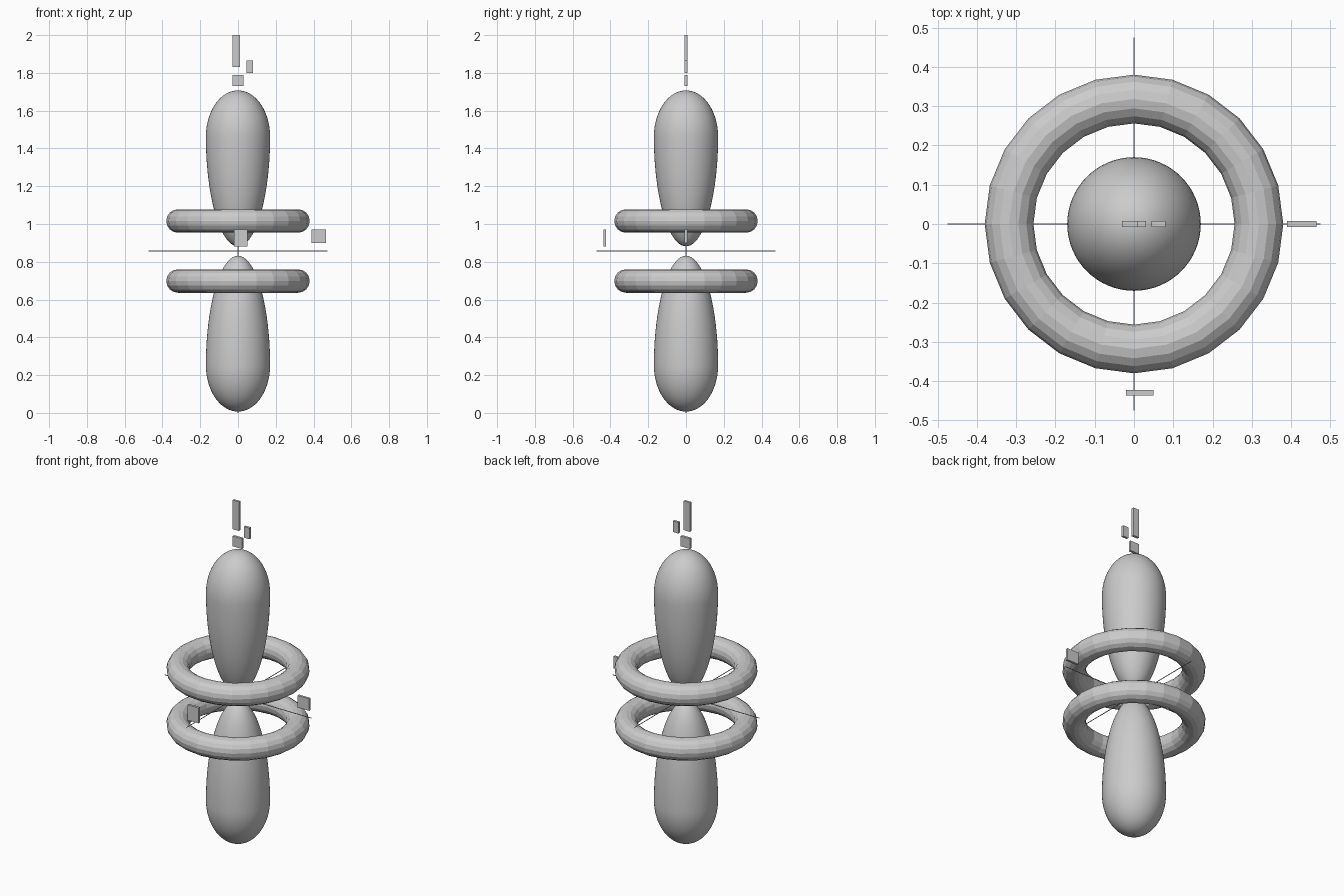
import bpy, math
from mathutils import Vector

if "Cube" in bpy.data.objects:
    bpy.data.objects.remove(bpy.data.objects["Cube"])

MID = 0.857  # height of the mirror plane between the two halves


def lobe(name, side):
    # Egg: a sphere stretched by different amounts above and below its widest ring
    bpy.ops.mesh.primitive_uv_sphere_add(segments=64, ring_count=40, radius=1)
    ob = bpy.context.object
    ob.name = name
    for v in ob.data.vertices:
        height = 0.245 if v.co.z * side > 0 else 0.58
        v.co = Vector((v.co.x * 0.17, v.co.y * 0.17, v.co.z * height))
    ob.location.z = MID + side * 0.605
    bpy.ops.object.shade_smooth_by_angle(angle=math.radians(30))


def ring(name, side):
    bpy.ops.mesh.primitive_torus_add(
        major_radius=0.318, minor_radius=0.062, major_segments=24,
        minor_segments=16, location=(0, 0, MID + side * 0.159))
    bpy.context.object.name = name


def box(name, x, y, z):
    # Box from (min, max) ranges
    bpy.ops.mesh.primitive_cube_add(
        size=1, location=[(r[0] + r[1]) / 2 for r in (x, y, z)])
    ob = bpy.context.object
    ob.name = name
    ob.scale = [r[1] - r[0] for r in (x, y, z)]


# Lobes and rings, mirrored above and below the middle
for label, side in (("upper", 1), ("lower", -1)):
    lobe(label + "_lobe", side)
    ring(label + "_ring", side)

# Thin axis rods
T = (-0.0015, 0.0015)
L = (-0.475, 0.475)
H = (MID - 0.0015, MID + 0.0015)
box("x_axis", L, T, H)
box("y_axis", T, L, H)
box("z_axis", T, T, (0, 1.70))

# Plain blank marker plates at the axis ends and on top
D = (-0.007, 0.007)
box("x_marker", (0.39, 0.465), D, (0.90, 0.97))
box("y_marker", (-0.02, 0.05), (-0.437, -0.423), (0.88, 0.97))
box("z_marker", (-0.03, 0.03), D, (1.73, 1.79))
box("top_marker", (-0.03, 0.01), D, (1.83, 2.0))
box("top_side_marker", (0.045, 0.08), D, (1.80, 1.865))
